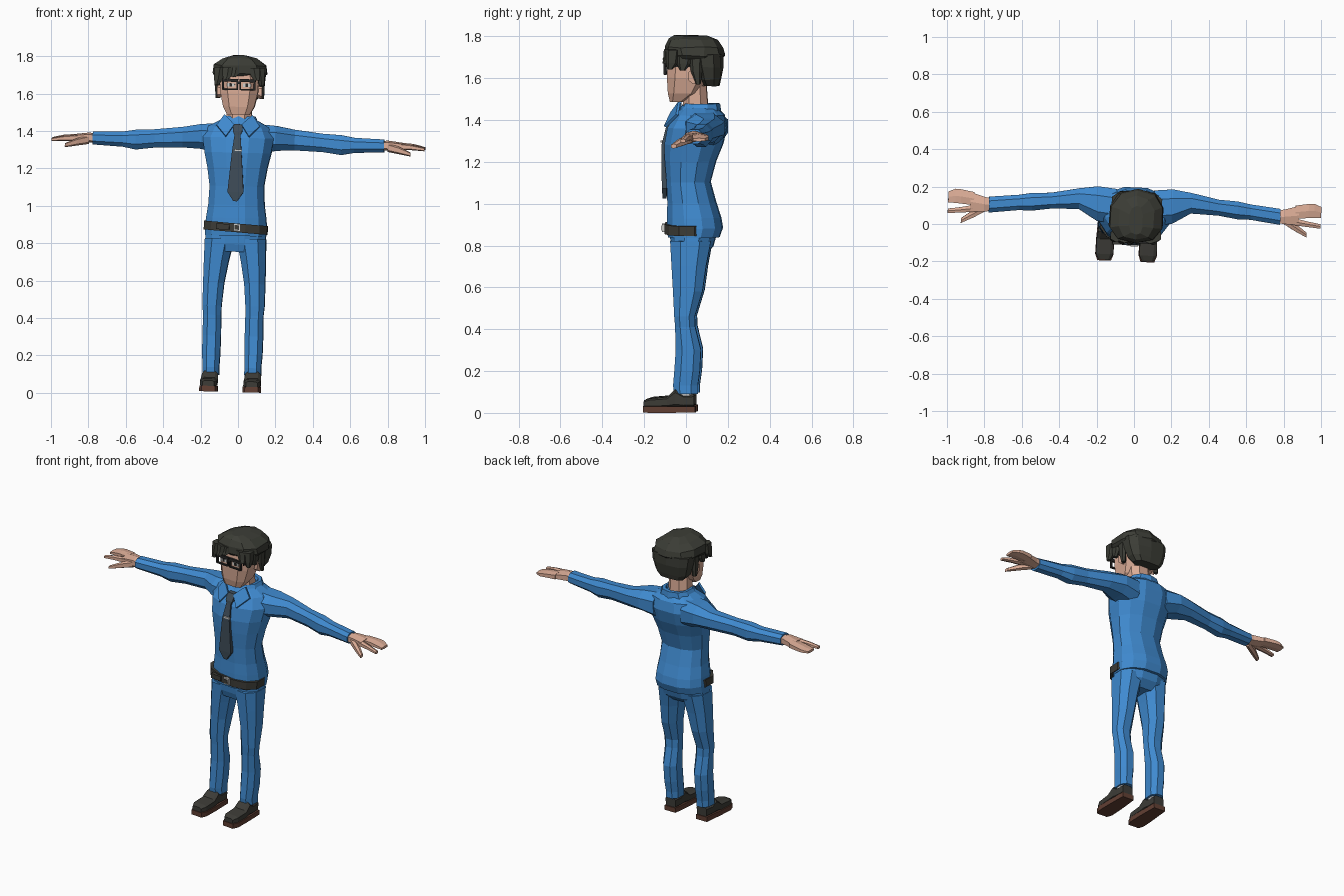
import bpy, bmesh, math, random
from mathutils import Matrix, Vector

random.seed(4)


def mat(name, r, g, b):
    m = bpy.data.materials.new(name)
    m.diffuse_color = (r, g, b, 1)
    return m


BLUE = mat("blue cloth", 0.05, 0.255, 0.63)
SKIN = mat("skin", 0.72, 0.42, 0.31)
HAIR = mat("dark hair", 0.045, 0.047, 0.037)
LEATHER = mat("dark leather", 0.046, 0.045, 0.038)
TIE = mat("slate tie", 0.05, 0.075, 0.10)
SOLE = mat("brown sole", 0.12, 0.05, 0.033)
SOCK = mat("grey sock", 0.5, 0.5, 0.5)
METAL = mat("silver", 0.62, 0.62, 0.60)
FRAME = mat("black frame", 0.02, 0.02, 0.02)

# whole figure leans and turns very slightly
POSE = (Matrix.Translation((-0.036, 0, 0.005))
        @ Matrix.Rotation(-0.042, 4, 'Z') @ Matrix.Rotation(0.027, 4, 'Y'))


def finish(name, bm, material, mirror):
    bmesh.ops.recalc_face_normals(bm, faces=bm.faces)
    me = bpy.data.meshes.new(name)
    bm.to_mesh(me)
    bm.free()
    me.materials.append(material)
    ob = bpy.data.objects.new(name, me)
    bpy.context.collection.objects.link(ob)
    if mirror:
        ob.modifiers.new("mirror", 'MIRROR').use_mirror_merge = False
    ob.matrix_world = POSE
    return ob


def loft(name, axis, rings, material, n=8, p=0.85, mirror=False,
         caps=True, jitter=0.0, shear=0.0):
    """Skin rings (t, a0, a1, b0, b1): t along axis, a and b bounds of the other two."""
    unit = []
    for i in range(n):
        a = 2 * math.pi * (i + 0.5) / n
        c, s = math.cos(a), math.sin(a)
        unit.append((math.copysign(abs(c) ** p, c), math.copysign(abs(s) ** p, s)))
    m = max(abs(u) for u, _ in unit)
    k = max(abs(v) for _, v in unit)
    bm = bmesh.new()
    loops = []
    for t, a0, a1, b0, b1 in rings:
        loop = []
        for u, v in unit:
            a = (a0 + a1) / 2 + u / m * (a1 - a0) / 2
            b = (b0 + b1) / 2 + v / k * (b1 - b0) / 2
            co = {'x': (t, a, b), 'y': (a, t, b), 'z': (a, b, t)}[axis]
            co = Vector(co) + Vector([random.uniform(-jitter, jitter) for _ in range(3)])
            co.z += shear * co.x
            loop.append(bm.verts.new(co))
        loops.append(loop)
    for lo, hi in zip(loops, loops[1:]):
        for i in range(n):
            j = (i + 1) % n
            bm.faces.new((lo[i], lo[j], hi[j], hi[i]))
    if caps:
        bm.faces.new(loops[0])
        bm.faces.new(loops[-1])
    return finish(name, bm, material, mirror)


def box(name, x, y, z, material, mirror=False):
    return loft(name, 'z', [(z[0], *x, *y), (z[1], *x, *y)], material, 4, 1, mirror)


def plate(name, pts, offset, material, mirror=False):
    """Polygon thickened by an offset vector."""
    bm = bmesh.new()
    f = bm.faces.new([bm.verts.new(p) for p in pts])
    ext = bmesh.ops.extrude_face_region(bm, geom=[f], use_keep_orig=True)
    bmesh.ops.translate(bm, vec=offset,
                        verts=[v for v in ext['geom'] if isinstance(v, bmesh.types.BMVert)])
    return finish(name, bm, material, mirror)


def body(rows):
    return [(z, -h, h, f, b) for z, h, f, b in rows]


# shirt
loft("shirt", 'z', body([
    (0.835, .163, -.083, .16), (0.88, .165, -.088, .176), (0.93, .160, -.088, .168),
    (1.00, .150, -.086, .145), (1.10, .145, -.090, .118), (1.20, .160, -.098, .145),
    (1.28, .178, -.100, .178), (1.36, .190, -.085, .197), (1.42, .160, -.050, .185),
    (1.455, .095, -.015, .150)]), BLUE, 12)
loft("sleeve", 'x', [
    (.10, .00, .185, 1.27, 1.435), (.20, .01, .195, 1.295, 1.428), (.30, .07, .18, 1.300, 1.410),
    (.45, .065, .15, 1.295, 1.393), (.55, .05, .145, 1.282, 1.388),
    (.62, .05, .132, 1.295, 1.376), (.78, .03, .115, 1.303, 1.371)], BLUE, 8, mirror=True)

# collar band and front wings
loft("collar", 'z', body([(1.40, .125, -.055, .175), (1.475, .085, -.012, .165),
                          (1.475, .07, .0, .14), (1.44, .065, .0, .13)]), BLUE, 10, caps=False)
plate("collar_wing", [(.02, -.062, 1.425), (.075, -.022, 1.478), (.115, -.03, 1.42),
                      (.062, -.09, 1.362)], (0, -.012, .006), BLUE, True)

# tie with clip
loft("tie", 'z', [
    (1.02, -.012, .008, -.110, -.092), (1.07, -.045, .041, -.113, -.09),
    (1.28, -.027, .025, -.114, -.09), (1.375, -.016, .016, -.090, -.06),
    (1.39, -.024, .024, -.088, -.05), (1.432, -.026, .026, -.066, -.03)], TIE, 4, 1)
box("tie_clip", (-.012, .028), (-.119, -.111), (1.288, 1.298), METAL)

# trousers
loft("trouser_seat", 'z', body([(.75, .15, -.055, .09), (.79, .163, -.068, .13),
                                (.88, .158, -.078, .155)]), BLUE, 12)
legs = [(.82, .085, .078, -.070, .125), (.70, .099, .066, -.063, .102),
        (.58, .110, .056, -.056, .085), (.46, .115, .051, -.050, .048),
        (.41, .113, .048, -.046, .050), (.30, .113, .049, -.043, .077),
        (.20, .113, .048, -.050, .072), (.13, .112, .044, -.056, .062),
        (.09, .112, .045, -.052, .062)]
loft("trouser_leg", 'z', [(z, c - h, c + h, f, b) for z, c, h, f, b in legs], BLUE, 8, mirror=True)

# belt and buckle
loft("belt", 'z', body([(.855, .170, -.100, .125), (.902, .170, -.100, .125)]),
     LEATHER, 12, shear=-.06)
box("belt_end", (-.10, -.03), (-.112, -.09), (.868, .898), LEATHER)
box("buckle", (-.008, .03), (-.112, -.095), (.860, .900), METAL)
box("buckle_centre", (-.001, .023), (-.116, -.11), (.868, .892), LEATHER)

# shoes and socks
loft("shoe", 'y', [
    (-.196, .085, .147, .025, .058), (-.165, .070, .162, .025, .068),
    (-.085, .070, .162, .025, .075), (-.045, .073, .157, .025, .112),
    (-.005, .075, .155, .025, .085), (.045, .078, .150, .025, .088)],
    LEATHER, 8, .5, True)
plate("sole", [(.08, -.2, 0), (.152, -.2, 0), (.165, -.165, 0), (.163, -.08, 0),
               (.155, .05, 0), (.076, .05, 0), (.068, -.08, 0), (.067, -.165, 0)],
      (0, 0, .03), SOLE, True)
loft("sock", 'z', [(.05, .08, .148, -.035, .04), (.11, .08, .148, -.035, .045)],
     SOCK, 8, mirror=True)

# hands
loft("palm", 'x', [(.76, .04, .107, 1.312, 1.362), (.80, .035, .112, 1.312, 1.366),
                   (.88, .032, .135, 1.318, 1.356)], SKIN, 6, .7, True)
loft("fingers", 'x', [(.86, .066, .136, 1.318, 1.357), (.93, .072, .148, 1.320, 1.352),
                      (.96, .074, .150, 1.320, 1.346), (.998, .076, .134, 1.320, 1.336)],
     SKIN, 6, .6, True)
loft("index_finger", 'x', [(.86, .030, .068, 1.318, 1.354), (.93, .024, .053, 1.318, 1.346),
                           (.998, .018, .042, 1.314, 1.332)], SKIN, 6, .7, True)
loft("thumb", 'x', [(.80, .035, .075, 1.305, 1.352), (.86, .0, .042, 1.295, 1.335),
                    (.925, -.032, -.006, 1.284, 1.306)], SKIN, 6, .7, True)

# neck, head and ears
loft("neck", 'z', body([(1.42, .068, -.012, .11), (1.56, .066, -.012, .10)]), SKIN, 8)
loft("head", 'z', body([
    (1.483, .060, -.074, -.010), (1.525, .083, -.083, .060), (1.60, .100, -.087, .110),
    (1.67, .103, -.087, .130), (1.74, .095, -.080, .130)]), SKIN, 8, .6)
loft("ear", 'x', [(.092, .02, .05, 1.575, 1.635), (.120, .02, .065, 1.570, 1.645)],
     SKIN, 6, mirror=True)

# eyes and glasses
box("eye", (.022, .064), (-.091, -.084), (1.632, 1.650), METAL, True)
box("pupil", (.036, .050), (-.093, -.085), (1.632, 1.650), FRAME, True)
for part, x, z in (("top", (.004, .090), (1.658, 1.674)), ("bottom", (.006, .086), (1.614, 1.622)),
                   ("inner", (.004, .012), (1.616, 1.67)), ("outer", (.080, .090), (1.616, 1.67))):
    box("glasses_" + part, x, (-.101, -.089), z, FRAME, True)
box("glasses_bridge", (-.006, .006), (-.101, -.089), (1.648, 1.660), FRAME)
box("glasses_arm", (.101, .107), (-.095, .04), (1.652, 1.664), FRAME, True)

# hair: crown, back and hanging locks
loft("hair_crown", 'z', body([
    (1.690, .132, -.088, .180), (1.705, .142, -.100, .186), (1.745, .136, -.104, .180),
    (1.782, .090, -.085, .150), (1.798, .035, -.055, .100)]), HAIR, 10, .8, jitter=.005)
loft("hair_back", 'z', body([
    (1.560, .085, .085, .165), (1.590, .112, .065, .172), (1.650, .128, .045, .183),
    (1.710, .134, .030, .185)]), HAIR, 10, .75, jitter=.003)

# each lock: root x range, root y range, tip x, tip y, tip z
for i, (x0, x1, y0, y1, tx, ty, tz) in enumerate([
        (-.140, -.075, -.104, -.03, -.118, -.085, 1.640),
        (-.095, -.025, -.107, -.05, -.070, -.100, 1.670),
        (-.045, .010, -.106, -.06, -.030, -.100, 1.685),
        (.050, .115, -.106, -.05, .098, -.095, 1.668),
        (.090, .143, -.095, -.02, .122, -.070, 1.640),
        (.100, .140, -.045, .04, .120, -.01, 1.635),
        (-.140, -.100, -.045, .04, -.120, -.01, 1.635),
        (.100, .138, .02, .09, .118, .065, 1.570),
        (-.138, -.100, .02, .09, -.118, .065, 1.570)]):
    loft(f"hair_lock_{i + 1}", 'z', [
        (tz, tx - .012, tx + .012, ty - .012, ty + .012),
        (tz * .6 + 1.72 * .4, x0 * .7 + tx * .3, x1 * .7 + tx * .3,
         y0 * .8 + ty * .2, y1 * .8 + ty * .2),
        (1.735, x0 * .95, x1 * .95, y0 * .95, y1)], HAIR, 6)
